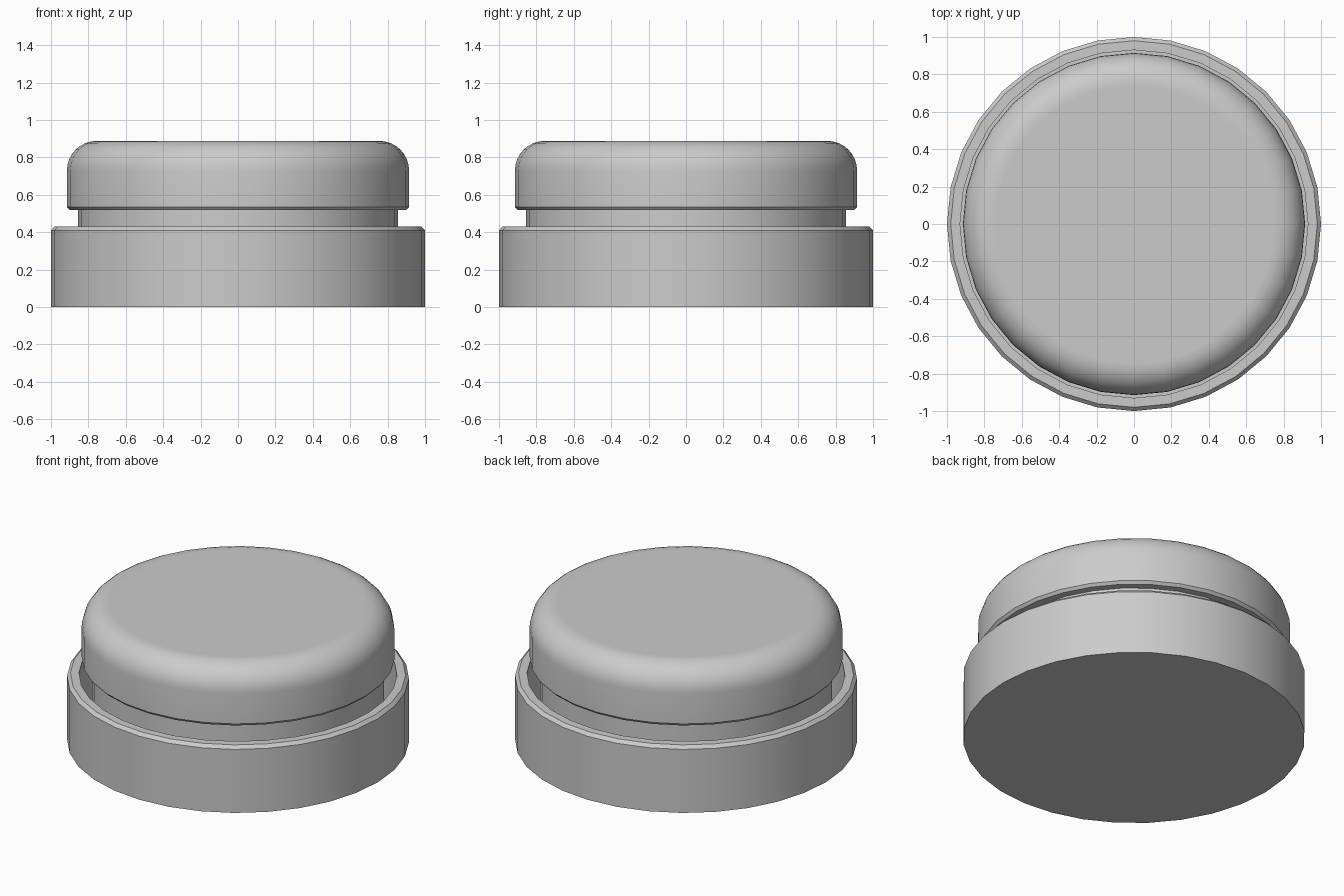
import bpy
import bmesh
from math import sin, cos, pi, radians

SIDES = 32

cube = bpy.data.objects.get("Cube")
if cube:
    bpy.data.objects.remove(cube, do_unlink=True)

grey = bpy.data.materials.new("light_grey")
grey.use_nodes = True
colour = (0.6, 0.6, 0.6, 1)
grey.diffuse_color = colour
grey.node_tree.nodes["Principled BSDF"].inputs["Base Color"].default_value = colour


def lathe(name, profile):
    """Turn a bottom-to-top (radius, height) profile into a closed round solid."""
    bm = bmesh.new()
    rings = [[bm.verts.new((r * cos(2 * pi * i / SIDES), r * sin(2 * pi * i / SIDES), z))
              for i in range(SIDES)] for r, z in profile]
    for low, high in zip(rings, rings[1:]):
        for i in range(SIDES):
            j = (i + 1) % SIDES
            bm.faces.new((low[i], low[j], high[j], high[i]))
    bm.faces.new(rings[0][::-1])
    bm.faces.new(rings[-1])
    bmesh.ops.recalc_face_normals(bm, faces=bm.faces)
    mesh = bpy.data.meshes.new(name)
    bm.to_mesh(mesh)
    bm.free()
    mesh.materials.append(grey)
    obj = bpy.data.objects.new(name, mesh)
    bpy.context.collection.objects.link(obj)
    bpy.ops.object.select_all(action="DESELECT")
    obj.select_set(True)
    bpy.context.view_layer.objects.active = obj
    bpy.ops.object.shade_smooth_by_angle(angle=radians(30))
    return obj


# Base cup: bevelled rim around a deep round recess
lathe("base", [(1, 0), (1, 0.41), (0.98, 0.43), (0.93, 0.43), (0.93, 0.1)])

# Stem rising out of the recess into the cap
lathe("stem", [(0.855, 0.09), (0.855, 0.53)])

# Push cap: small lower bevel, straight wall, rounded shoulder, flat top
corner, radius, top = 0.16, 0.915, 0.888
steps = 8
shoulder = [(radius - corner + corner * cos(pi / 2 * k / steps),
             top - corner + corner * sin(pi / 2 * k / steps)) for k in range(steps + 1)]
lathe("cap", [(0.9, 0.518), (radius, 0.535)] + shoulder + [(0.74, top)])
